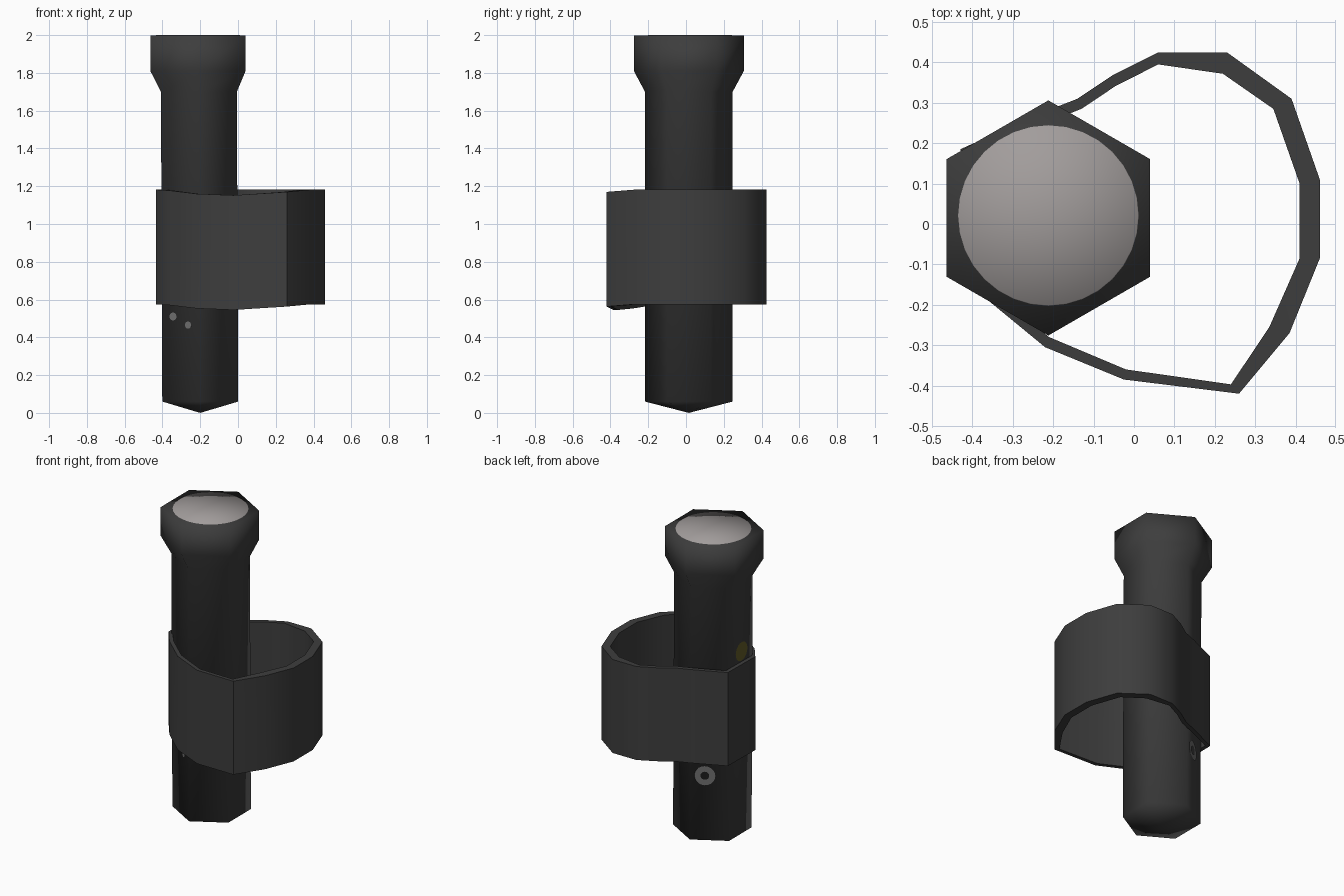
import bpy, bmesh, math
from mathutils import Vector

if "Cube" in bpy.data.objects:
    bpy.data.objects.remove(bpy.data.objects["Cube"])


def material(name, rgb):
    m = bpy.data.materials.new(name)
    m.diffuse_color = (*rgb, 1)
    m.use_nodes = True
    m.node_tree.nodes["Principled BSDF"].inputs["Base Color"].default_value = m.diffuse_color
    return m


BLACK = material("dark_rubber", (0.047, 0.047, 0.047))
LENS = material("lens_grey", (0.36, 0.335, 0.33))
MARK = material("mark_grey", (0.16, 0.16, 0.16))
OLIVE = material("olive_button", (0.12, 0.105, 0.02))


def finish(name, bm, mat, smooth_angle=None):
    bmesh.ops.recalc_face_normals(bm, faces=bm.faces)
    me = bpy.data.meshes.new(name)
    bm.to_mesh(me)
    bm.free()
    ob = bpy.data.objects.new(name, me)
    bpy.context.collection.objects.link(ob)
    me.materials.append(mat)
    bpy.ops.object.select_all(action='DESELECT')
    ob.select_set(True)
    bpy.context.view_layer.objects.active = ob
    if smooth_angle is None:
        bpy.ops.object.shade_smooth()
    else:
        bpy.ops.object.shade_smooth_by_angle(angle=math.radians(smooth_angle))
    return ob


def ring(bm, cx, cy, r, z, n, start=0.0):
    return [bm.verts.new((cx + r * math.cos(start + 2 * math.pi * i / n),
                          cy + r * math.sin(start + 2 * math.pi * i / n), z)) for i in range(n)]


def bridge(bm, a, b):
    n = len(a)
    for i in range(n):
        bm.faces.new((a[i], a[(i + 1) % n], b[(i + 1) % n], b[i]))


# Torch body: six-sided shaft with flared head and shallow pointed base
CY = 0.015
bm = bmesh.new()
levels = [(-0.20, 0.232, 0.06), (-0.207, 0.232, 1.70), (-0.212, 0.291, 1.81), (-0.212, 0.291, 1.997)]
rings = [ring(bm, x, CY, r, z, 6, math.pi / 6) for x, r, z in levels]
for a, b in zip(rings, rings[1:]):
    bridge(bm, a, b)
bm.faces.new(rings[-1])
tip = bm.verts.new((-0.20, CY, 0))
for i in range(6):
    bm.faces.new((tip, rings[0][(i + 1) % 6], rings[0][i]))
finish("torch_body", bm, BLACK)

# Lens plate on top of the head
bm = bmesh.new()
low = ring(bm, -0.212, 0.021, 0.224, 1.996, 32)
high = ring(bm, -0.212, 0.021, 0.222, 2.0, 32)
bridge(bm, low, high)
centre = bm.verts.new((-0.212, 0.021, 2.0))
for i in range(32):
    bm.faces.new((high[i], high[(i + 1) % 32], centre))
finish("lens", bm, LENS)

# Strap loop around the shaft: outer x, y, inner x, y, drop in z
strap = [
    (0.06, 0.425, 0.06, 0.395, 0), (0.23, 0.425, 0.22, 0.372, 0),
    (0.39, 0.31, 0.345, 0.285, 0), (0.46, 0.11, 0.41, 0.10, 0),
    (0.46, -0.085, 0.41, -0.085, 0), (0.385, -0.27, 0.335, -0.255, 0),
    (0.26, -0.42, 0.24, -0.397, 0.012), (-0.025, -0.385, -0.02, -0.36, 0.03),
    (-0.22, -0.305, -0.21, -0.28, 0.022), (-0.36, -0.19, -0.34, -0.175, 0.005),
    (-0.435, -0.09, -0.41, -0.085, 0), (-0.43, 0.185, -0.405, 0.17, 0),
    (-0.23, 0.275, -0.22, 0.25, 0), (-0.14, 0.31, -0.13, 0.285, 0),
    (-0.05, 0.37, -0.045, 0.342, 0),
]
bm = bmesh.new()
loops = []
for k, z in ((0, 0.575), (0, 1.182), (2, 1.182), (2, 0.575)):
    loops.append([bm.verts.new((p[k], p[k + 1], z - p[4])) for p in strap])
for i in range(4):
    bridge(bm, loops[i], loops[(i + 1) % 4])
finish("strap_loop", bm, BLACK, 50)


# Painted marks lying just above one flat side of the shaft
def mark(name, mat, angle, u, z, r, r_in=0.0, n=20):
    a = math.radians(angle)
    normal = Vector((math.cos(a), math.sin(a), 0))
    side = Vector((-math.sin(a), math.cos(a), 0))
    axis_x = -0.20 - 0.007 * (z - 0.06) / 1.64
    c = Vector((axis_x, CY, z)) + normal * (0.232 * math.cos(math.pi / 6) + 0.004) + side * u
    bm = bmesh.new()

    def circle(rad):
        return [bm.verts.new(c + side * rad * math.cos(2 * math.pi * i / n)
                             + Vector((0, 0, rad * math.sin(2 * math.pi * i / n)))) for i in range(n)]
    outer = circle(r)
    if r_in:
        bridge(bm, outer, circle(r_in))
    else:
        bm.faces.new(outer)
    bm.normal_update()
    ob = finish(name, bm, mat, 30)
    if ob.data.polygons[0].normal.dot(normal) < 0:
        ob.data.flip_normals()


mark("side_button", OLIVE, 180, 0.0, 1.25, 0.06)
mark("ring_mark", MARK, 120, -0.028, 0.48, 0.062, 0.026)
mark("dot_upper", MARK, 240, -0.046, 0.51, 0.021)
mark("dot_lower", MARK, 240, 0.046, 0.465, 0.019)
